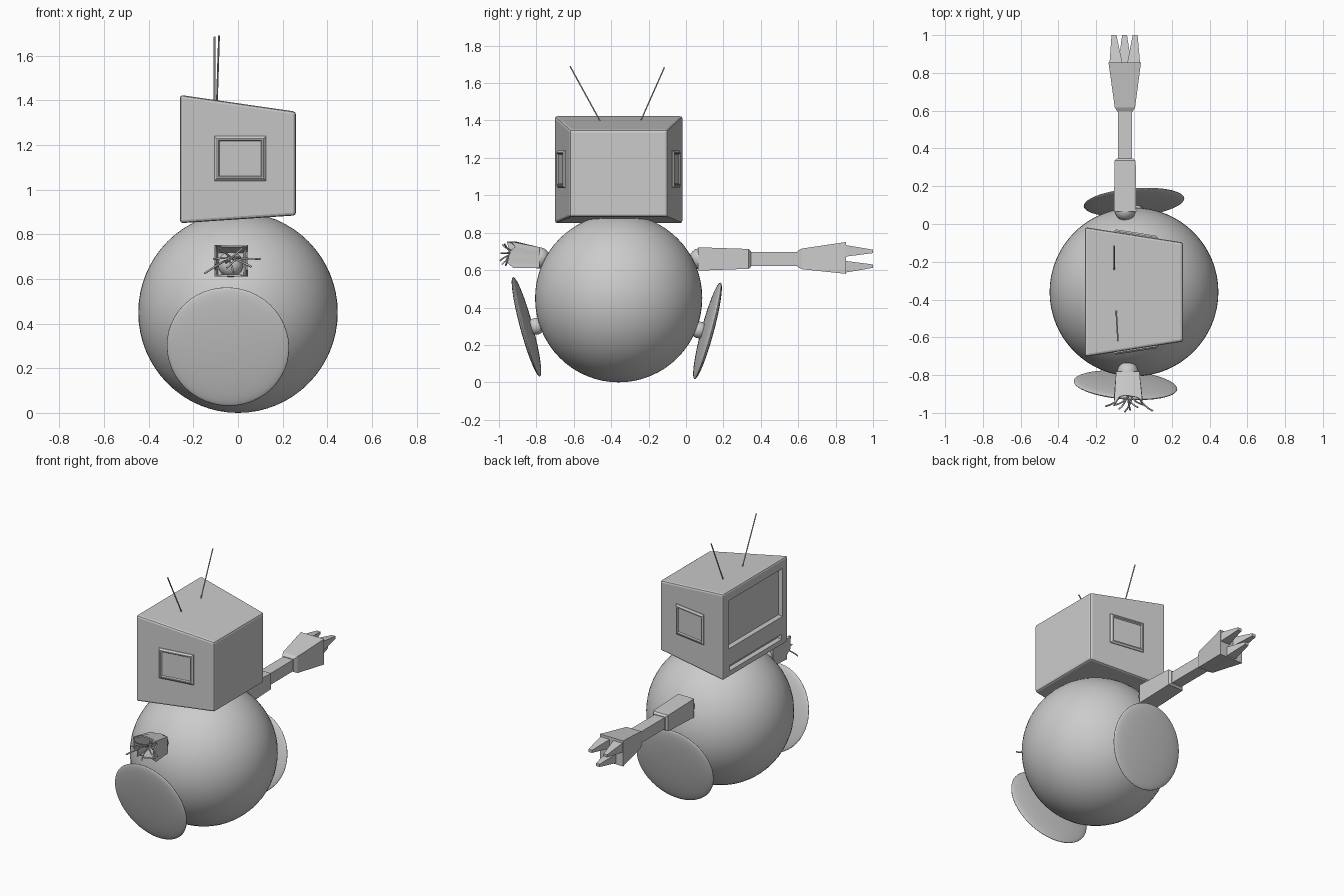
import bpy, bmesh, math, random
from mathutils import Vector

if "Cube" in bpy.data.objects:
    bpy.data.objects.remove(bpy.data.objects["Cube"])

random.seed(4)
CY = -0.36  # y of the body and head centre


def make(name, bm):
    bmesh.ops.recalc_face_normals(bm, faces=bm.faces)
    me = bpy.data.meshes.new(name)
    bm.to_mesh(me)
    bm.free()
    ob = bpy.data.objects.new(name, me)
    bpy.context.collection.objects.link(ob)
    return ob


def loft(name, axis, rings, warp=None):
    """Capped rectangular loft along x or y; ring = (pos, u0, u1, z0, z1)."""
    bm = bmesh.new()
    loops = []
    for p, u0, u1, z0, z1 in rings:
        loop = []
        for u, z in ((u0, z0), (u1, z0), (u1, z1), (u0, z1)):
            co = Vector((p, u, z)) if axis == 'X' else Vector((u, p, z))
            loop.append(bm.verts.new(warp(co) if warp else co))
        loops.append(loop)
    for a, b in zip(loops, loops[1:]):
        for i in range(4):
            j = (i + 1) % 4
            bm.faces.new((a[i], a[j], b[j], b[i]))
    bm.faces.new(loops[0])
    bm.faces.new(loops[-1])
    return make(name, bm)


def ball(name, loc, scale, normal=(0, 0, 1), seg=48):
    bpy.ops.mesh.primitive_uv_sphere_add(segments=seg, ring_count=seg // 2, location=loc)
    ob = bpy.context.object
    ob.name = name
    ob.scale = scale
    ob.rotation_euler = Vector(normal).to_track_quat('Z', 'Y').to_euler()
    bpy.ops.object.shade_smooth()
    return ob


def tube(name, pts, r):
    cu = bpy.data.curves.new(name, 'CURVE')
    cu.dimensions = '3D'
    cu.bevel_depth = r
    cu.bevel_resolution = 1
    cu.use_fill_caps = True
    sp = cu.splines.new('POLY')
    sp.points.add(len(pts) - 1)
    for p, co in zip(sp.points, pts):
        p.co = (*co, 1)
    ob = bpy.data.objects.new(name, cu)
    bpy.context.collection.objects.link(ob)


# Round body
ball("body", (0, CY, 0.45), (0.447, 0.447, 0.45), seg=64)

# Tapered television head, screen side towards -x
head = loft("head", 'X', [(-0.26, CY - 0.343, CY + 0.343, 0.85, 1.425),
                          (0.26, CY - 0.262, CY + 0.262, 0.885, 1.35)])
bev = head.modifiers.new("edge", 'BEVEL')
bev.width = 0.013
bev.segments = 2

# Recesses for the screen and the slot below it
for name, hw, z0, z1 in (("screen_cutter", 0.285, 1.04, 1.36), ("slot_cutter", 0.275, 0.89, 0.925)):
    cut = loft(name, 'X', [(-0.30, CY - hw, CY + hw, z0, z1),
                           (-0.26, CY - hw, CY + hw, z0, z1),
                           (-0.24, CY - hw + 0.012, CY + hw - 0.012, z0 + 0.012, z1 - 0.012)])
    cut.hide_render = True
    cut.hide_viewport = False
    cut.display_type = 'WIRE'
    mod = head.modifiers.new(name, 'BOOLEAN')
    mod.operation = 'DIFFERENCE'
    mod.object = cut
    mod.solver = 'EXACT'

# Side panels following the tapered cheeks of the head
for side, s in (("front", -1), ("back", 1)):
    def cheek(co, s=s):
        co.y = CY + s * (0.343 - (co.x + 0.26) * 0.156 + co.y)
        return co
    loft(side + "_side_panel", 'Y', [(-0.01, -0.105, 0.125, 1.04, 1.24),
                                     (0.005, -0.105, 0.125, 1.04, 1.24),
                                     (0.014, -0.095, 0.115, 1.05, 1.23),
                                     (0.014, -0.088, 0.107, 1.057, 1.223),
                                     (0.006, -0.083, 0.102, 1.062, 1.218)], cheek)

# Antennas
tube("antenna_front", [(-0.095, -0.45, 1.38), (-0.085, -0.62, 1.69)], 0.004)
tube("antenna_back", [(-0.105, -0.25, 1.38), (-0.105, -0.115, 1.685)], 0.004)

# Disc legs with their hip joints
ball("front_leg", (-0.045, -0.853, 0.297), (0.275, 0.275, 0.027), (0.08, 1, 0.27))
ball("back_leg", (0.0, 0.115, 0.275), (0.267, 0.267, 0.027), (-0.08, 1, -0.27))
ball("front_hip", (-0.045, -0.80, 0.30), (0.045,) * 3, seg=24)
ball("back_hip", (0.0, 0.07, 0.28), (0.045,) * 3, seg=24)

# Whole arm
ball("back_shoulder", (-0.047, 0.075, 0.66), (0.057,) * 3, seg=24)
loft("upper_arm", 'Y', [(0.065, -0.106, 0.012, 0.597, 0.722), (0.335, -0.103, 0.009, 0.607, 0.713),
                        (0.347, -0.09, -0.005, 0.618, 0.702)])
loft("forearm", 'Y', [(0.33, -0.085, -0.01, 0.622, 0.698), (0.61, -0.085, -0.01, 0.622, 0.698)])
loft("hand", 'Y', [(0.595, -0.088, -0.007, 0.618, 0.702), (0.618, -0.102, 0.006, 0.605, 0.715),
                   (0.855, -0.135, 0.037, 0.58, 0.75)])
for i, (x, xt, zb, zt) in enumerate(((-0.095, -0.106, 0.703, 0.7), (-0.002, 0.006, 0.703, 0.7),
                                     (-0.048, -0.05, 0.618, 0.621))):
    loft(f"finger_{i + 1}", 'Y', [(0.845, x - 0.035, x + 0.035, zb - 0.032, zb + 0.032),
                                  (1.0, xt - 0.013, xt + 0.013, zt - 0.009, zt + 0.009)])

# Torn arm stump: open square sleeve with a ragged end
ball("front_shoulder", (-0.033, -0.785, 0.665), (0.057,) * 3, seg=24)
bm = bmesh.new()
N = 5
corners = [(-1, -1), (1, -1), (1, 1), (-1, 1)]
base, rim = [], []
for k in range(4):
    a, b = Vector(corners[k]), Vector(corners[(k + 1) % 4])
    for i in range(N):
        p = a.lerp(b, i / N)
        base.append(bm.verts.new((-0.033 + p.x * 0.062, -0.782, 0.667 + p.y * 0.055)))
        y = -0.90 - random.uniform(0, 0.06)
        rim.append(bm.verts.new((-0.031 + p.x * 0.075, y, 0.682 + p.y * 0.07)))
n = len(base)
for i in range(n):
    j = (i + 1) % n
    bm.faces.new((base[i], base[j], rim[j], rim[i]))
bm.faces.new(base)
stump = make("torn_arm", bm)
sol = stump.modifiers.new("wall", 'SOLIDIFY')
sol.thickness = 0.008

# Loose wires curling out of the stump
ends = [(-0.15, -0.965, 0.625), (0.10, -0.99, 0.69), (-0.08, -0.98, 0.735), (0.02, -0.97, 0.74),
        (-0.05, -0.995, 0.65), (0.06, -0.96, 0.655), (-0.11, -0.96, 0.69), (-0.02, -0.985, 0.63)]
for i, e in enumerate(ends):
    end = Vector(e)
    start = Vector((-0.03 + random.uniform(-0.04, 0.04), -0.79, 0.675 + random.uniform(-0.03, 0.03)))
    mid = Vector((start.x, -0.94, start.z + random.uniform(-0.01, 0.02)))
    pts = [start * (1 - t) ** 2 + mid * 2 * t * (1 - t) + end * t * t for t in (k / 8 for k in range(9))]
    tube(f"wire_{i + 1}", pts, 0.0045)
